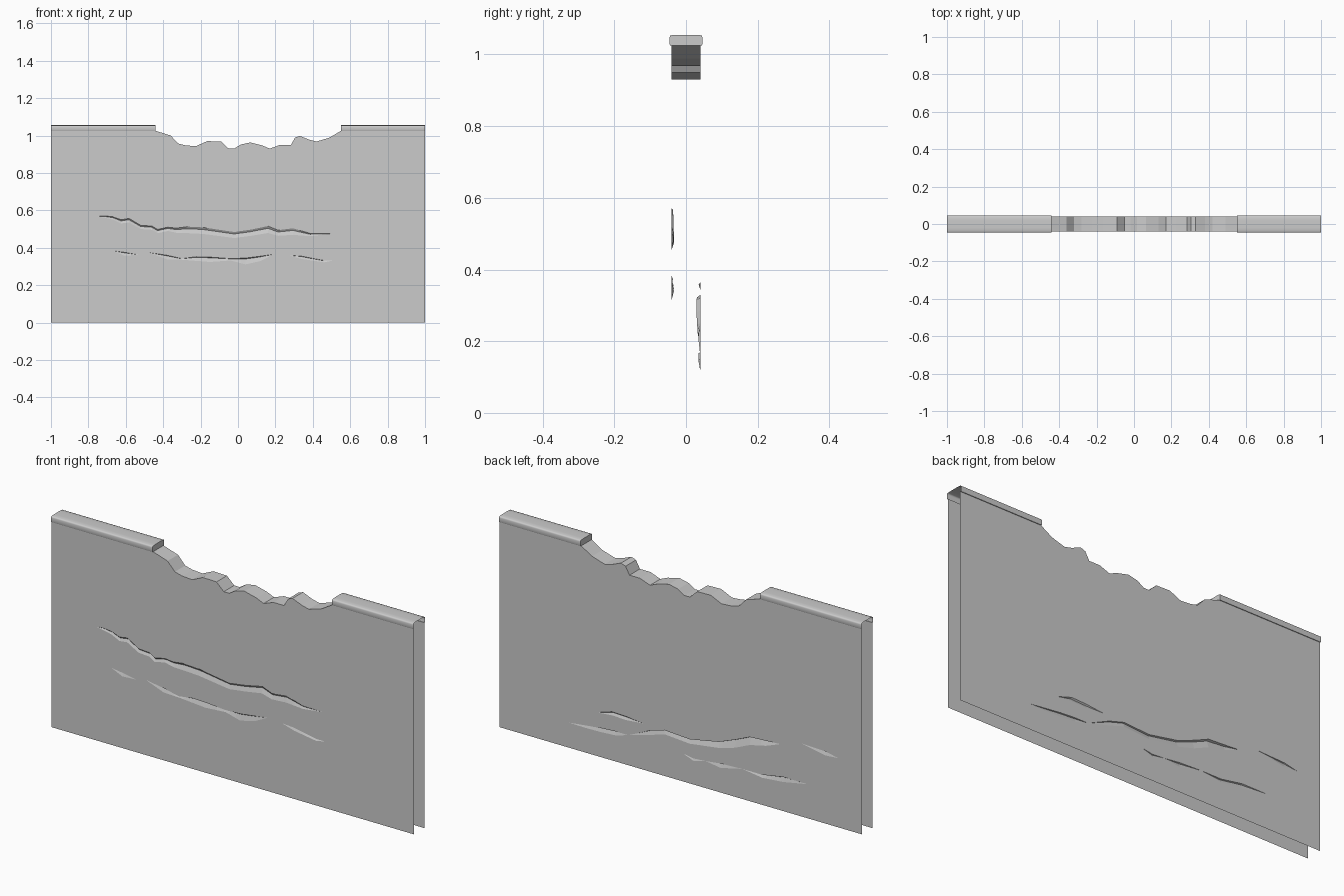
import bpy, bmesh

HALF = 0.041          # half thickness of the wall
CAP_HALF = 0.046      # half thickness of the coping
X0, X1 = -0.44, 0.55  # broken gap between the copings
EDGE = 1.025          # wall height under the coping

# Broken top outline (x, z)
BREAK = [(X0, EDGE), (-.36, 1.0), (-.32, .957), (-.28, .947), (-.225, .943), (-.165, .97),
         (-.09, .968), (-.05, .93), (-.02, .93), (.015, .952), (.065, .963), (.13, .947),
         (.17, .93), (.225, .95), (.283, .95), (.305, .989), (.33, .998), (.38, .978),
         (.42, .968), (.49, .989), (X1, EDGE)]

# Cracks, listed from low to high: (x, top z, height, depth)
F1 = [(-.67, .384, 0, 0), (-.61, .376, .018, .005), (-.53, .362, 0, 0), (-.48, .375, 0, 0),
      (-.38, .36, .022, .006), (-.30, .342, .006, .003), (-.225, .352, .022, .006),
      (-.15, .35, .026, .007), (-.04, .342, .01, .004), (.04, .345, .034, .007),
      (.12, .355, .026, .006), (.19, .365, 0, 0), (.27, .36, 0, 0), (.34, .355, .015, .005),
      (.40, .343, .012, .005), (.46, .332, .01, .005), (.51, .332, 0, 0)]
F2 = [(-.755, .567, 0, 0), (-.715, .571, .01, .004), (-.67, .566, .015, .005),
      (-.625, .55, .02, .006), (-.583, .557, .022, .006), (-.52, .52, .02, .006),
      (-.46, .516, .02, .006), (-.43, .498, .02, .006), (-.375, .51, .02, .006),
      (-.33, .505, .025, .007), (-.27, .513, .035, .008), (-.187, .509, .035, .008),
      (-.02, .484, .032, .007), (.07, .497, .033, .007), (.16, .516, .037, .008),
      (.214, .494, .03, .007), (.294, .504, .035, .007), (.385, .477, .015, .005),
      (.497, .475, 0, 0)]
B1 = [(-.70, .17, 0, 0), (-.565, .17, .025, .006), (-.45, .15, .015, .006), (-.34, .15, 0, 0),
      (-.22, .145, .022, .006), (-.135, .135, 0, 0), (-.07, .13, .012, .004),
      (-.01, .14, 0, 0), (.15, .06, 0, 0)]
B2 = [(-.87, .345, 0, 0), (-.80, .36, .02, .006), (-.66, .365, 0, 0), (-.55, .33, 0, 0),
      (-.47, .325, .025, .01), (-.38, .32, .04, .012), (-.30, .285, .04, .012),
      (-.21, .25, .03, .01), (-.05, .22, .022, .008), (.09, .228, .02, .006),
      (.17, .205, .022, .006), (.29, .15, 0, 0), (.36, .15, .02, .006),
      (.44, .145, .02, .006), (.53, .135, .012, .004), (.62, .125, 0, 0)]
B3 = [(-.5, .4, 0, 0), (-.1, .3, 0, 0), (.207, .23, 0, 0), (.30, .24, .018, .006),
      (.38, .243, .018, .006), (.46, .218, 0, 0)]


def sample(points, x):
    """Linear interpolation of all values along x, held at the ends."""
    if x <= points[0][0]:
        return points[0][1:]
    for a, b in zip(points, points[1:]):
        if x <= b[0]:
            t = (x - a[0]) / (b[0] - a[0])
            return [p + (q - p) * t for p, q in zip(a[1:], b[1:])]
    return points[-1][1:]


def make(name, verts, faces):
    mesh = bpy.data.meshes.new(name)
    mesh.from_pydata(verts, [], faces)
    bm = bmesh.new()
    bm.from_mesh(mesh)
    bmesh.ops.dissolve_degenerate(bm, dist=1e-5, edges=bm.edges)
    bm.to_mesh(mesh)
    bm.free()
    ob = bpy.data.objects.new(name, mesh)
    bpy.context.collection.objects.link(ob)
    return ob


def sheet(name, side, cracks):
    """One wall face with notched cracks; side is -1 front, +1 back."""
    xs = {-1.0, 1.0} | {p[0] for p in BREAK}
    for pts, _ in cracks:
        xs |= {p[0] for p in pts}
    xs = sorted(xs)
    verts, faces = [], []
    for x in xs:
        col = [(0, 0)]
        for pts, lip in cracks:
            z, h, d = sample(pts, x)
            col += [(z - h, 0), (z - h * lip, d), (z, 0)]
        col.append((sample(BREAK, x)[0], 0))
        verts += [(x, side * (HALF - d), z) for z, d in col]
    n = len(verts) // len(xs)
    for i in range(len(xs) - 1):
        for j in range(n - 1):
            a = i * n + j
            f = (a, a + n, a + n + 1, a + 1)
            faces.append(f if side < 0 else f[::-1])
    return make(name, verts, faces)


# Two wall faces, open at the ends and the bottom
sheet("wall_front", -1, [(F1, .15), (F2, .33)])
sheet("wall_back", 1, [(B1, .15), (B2, .1), (B3, .3)])

# Broken top surface between the faces
n = len(BREAK)
make("broken_top", [(x, s * HALF, z) for s in (-1, 1) for x, z in BREAK],
     [(i, i + 1, n + i + 1, n + i) for i in range(n - 1)])

# Coping: rounded profile, open at the outer end, closed at the gap
half = [(-HALF, EDGE), (-.0445, EDGE), (-CAP_HALF, 1.029), (-CAP_HALF, 1.047),
        (-.0445, 1.052), (-.040, 1.054), (-.02, 1.055)]
PROFILE = half + [(-y, z) for y, z in reversed(half)]


def coping(name, xa, xb, closed_first):
    m = len(PROFILE)
    verts = [(x, y, z) for x in (xa, xb) for y, z in PROFILE]
    faces = [(i, m + i, m + i + 1, i + 1) for i in range(m - 1)]
    faces.append(tuple(range(m)) if closed_first else tuple(range(2 * m - 1, m - 1, -1)))
    ob = make(name, verts, faces)
    bpy.context.view_layer.objects.active = ob
    bpy.ops.object.select_all(action='DESELECT')
    ob.select_set(True)
    bpy.ops.object.shade_smooth_by_angle(angle=0.9)


coping("coping_left", -1, X0, False)
coping("coping_right", X1, 1, True)
